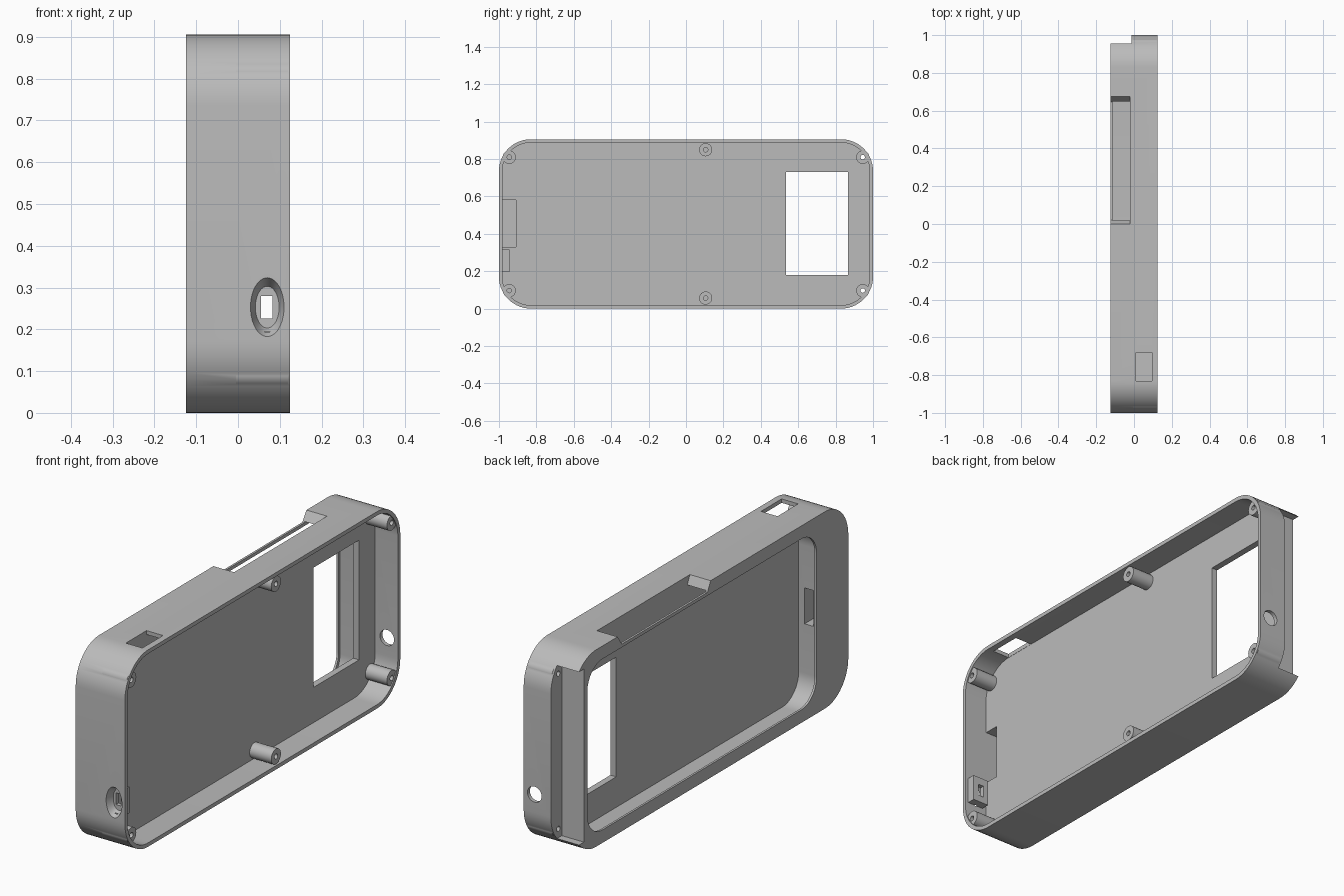
import bpy, bmesh, math
from mathutils import Matrix, Vector

if "Cube" in bpy.data.objects:
    bpy.data.objects.remove(bpy.data.objects["Cube"], do_unlink=True)

H = 0.905
R = 0.17
WALL = 0.018
FLOOR_IN, FLOOR_OUT = 0.01, -0.02

grey = bpy.data.materials.new("plain grey")
grey.use_nodes = True
grey.diffuse_color = (0.5, 0.5, 0.5, 1)
grey.node_tree.nodes["Principled BSDF"].inputs["Base Color"].default_value = (0.5, 0.5, 0.5, 1)


def add(name, bm):
    bmesh.ops.recalc_face_normals(bm, faces=bm.faces)
    mesh = bpy.data.meshes.new(name)
    bm.to_mesh(mesh)
    bm.free()
    mesh.materials.append(grey)
    obj = bpy.data.objects.new(name, mesh)
    bpy.context.collection.objects.link(obj)
    return obj


def extrude(name, points, x0, x1):
    """Extrude a (y, z) outline from x0 to x1."""
    bm = bmesh.new()
    face = bm.faces.new([bm.verts.new((x0, y, z)) for y, z in points])
    grown = bmesh.ops.extrude_face_region(bm, geom=[face])["geom"]
    verts = [g for g in grown if isinstance(g, bmesh.types.BMVert)]
    bmesh.ops.translate(bm, verts=verts, vec=Vector((x1 - x0, 0, 0)))
    return add(name, bm)


def rounded(y0, y1, z0, z1, r, steps=14):
    pts = []
    centres = ((y1 - r, z1 - r), (y0 + r, z1 - r), (y0 + r, z0 + r), (y1 - r, z0 + r))
    for q, (cy, cz) in enumerate(centres):
        for i in range(steps + 1):
            a = math.pi / 2 * (q + i / steps)
            pts.append((cy + r * math.cos(a), cz + r * math.sin(a)))
    return pts


def box(name, x0, x1, y0, y1, z0, z1):
    return extrude(name, [(y0, z0), (y1, z0), (y1, z1), (y0, z1)], x0, x1)


def rod(name, y, z, r, x0, x1, n=32):
    ring = [2 * math.pi * i / n for i in range(n)]
    return extrude(name, [(y + r * math.cos(a), z + r * math.sin(a)) for a in ring], x0, x1)


def cone_y(name, x, z, y0, y1, r0, r1, squash=1.0):
    """Cone along y with radius r0 at y0 and r1 at y1."""
    bm = bmesh.new()
    place = (Matrix.Translation((x, (y0 + y1) / 2, z)) @ Matrix.Diagonal((squash, 1, 1, 1))
             @ Matrix.Rotation(math.pi / 2, 4, 'X'))
    bmesh.ops.create_cone(bm, cap_ends=True, segments=40, radius1=r1, radius2=r0,
                          depth=y1 - y0, matrix=place)
    return add(name, bm)


def combine(obj, other, operation):
    mod = obj.modifiers.new(operation.title(), 'BOOLEAN')
    mod.operation = operation
    mod.solver = 'EXACT'
    mod.object = other
    bpy.context.view_layer.update()
    result = bpy.data.meshes.new_from_object(
        obj.evaluated_get(bpy.context.evaluated_depsgraph_get()))
    obj.modifiers.clear()
    obj.data = result
    bpy.data.objects.remove(other, do_unlink=True)


# Rounded shell
case = extrude("case_shell", rounded(-1, 1, 0, H, R), -0.125, 0.125)


def cut(other):
    combine(case, other, 'DIFFERENCE')


# Electronics cavity on the left, device pocket with a thin lip on the right
cut(extrude("cavity", rounded(-1 + WALL, 1 - WALL, WALL, H - WALL, R - WALL), FLOOR_IN, 0.2))
cut(extrude("pocket", rounded(-0.79, 0.905, 0.04, 0.865, 0.12), -0.115, FLOOR_OUT))
cut(extrude("pocket_mouth", rounded(-0.77, 0.895, 0.06, 0.845, 0.11), -0.2, -0.1))

# Window through the middle floor, stepped back end, chamfered top notch
cut(box("window", -0.1, 0.1, 0.535, 0.865, 0.18, 0.73))
cut(box("back_step", -0.2, -0.013, 0.92, 1.1, 0.055, 0.85))
cut(extrude("top_notch", [(0, 1), (0, H), (0.022, 0.86), (0.645, 0.86), (0.675, H), (0.675, 1)],
            -0.2, FLOOR_OUT))

# Cable passage from pocket to cavity
cut(box("cable_tunnel", -0.095, -0.05, -0.95, -0.75, 0.385, 0.55))
cut(box("cable_hole", -0.095, 0.05, -0.981, -0.91, 0.33, 0.58))

# Switch opening in the top and round opening in the back
cut(box("switch_opening", 0.011, 0.095, -0.83, -0.68, 0.8, 1))
cut(cone_y("back_opening", 0.07, 0.253, 0.9, 1.1, 0.036, 0.036))

# Socket housing with an oval dish and slot in the front
combine(case, box("socket_housing", 0.03, 0.11, -0.99, -0.945, 0.195, 0.315), 'UNION')
cut(cone_y("socket_dish", 0.07, 0.253, -1.001, -0.965, 0.071, 0.05, 0.57))
cut(box("socket_slot", 0.055, 0.082, -1.1, -0.9, 0.226, 0.28))

# Screw posts, holes passing right through at the back end
for y, inset in ((-0.945, 0.096), (0.105, 0.056), (0.945, 0.096)):
    for z in (inset, H - inset):
        combine(case, rod("post", y, z, 0.035, -0.005, 0.12), 'UNION')
        cut(rod("post_hole", y, z, 0.012, -0.05 if y > 0.5 else 0.012, 0.2, 16))

# Smooth curves, sharp edges
bpy.ops.object.select_all(action='DESELECT')
case.select_set(True)
bpy.context.view_layer.objects.active = case
bpy.ops.object.shade_smooth_by_angle(angle=math.radians(30))
